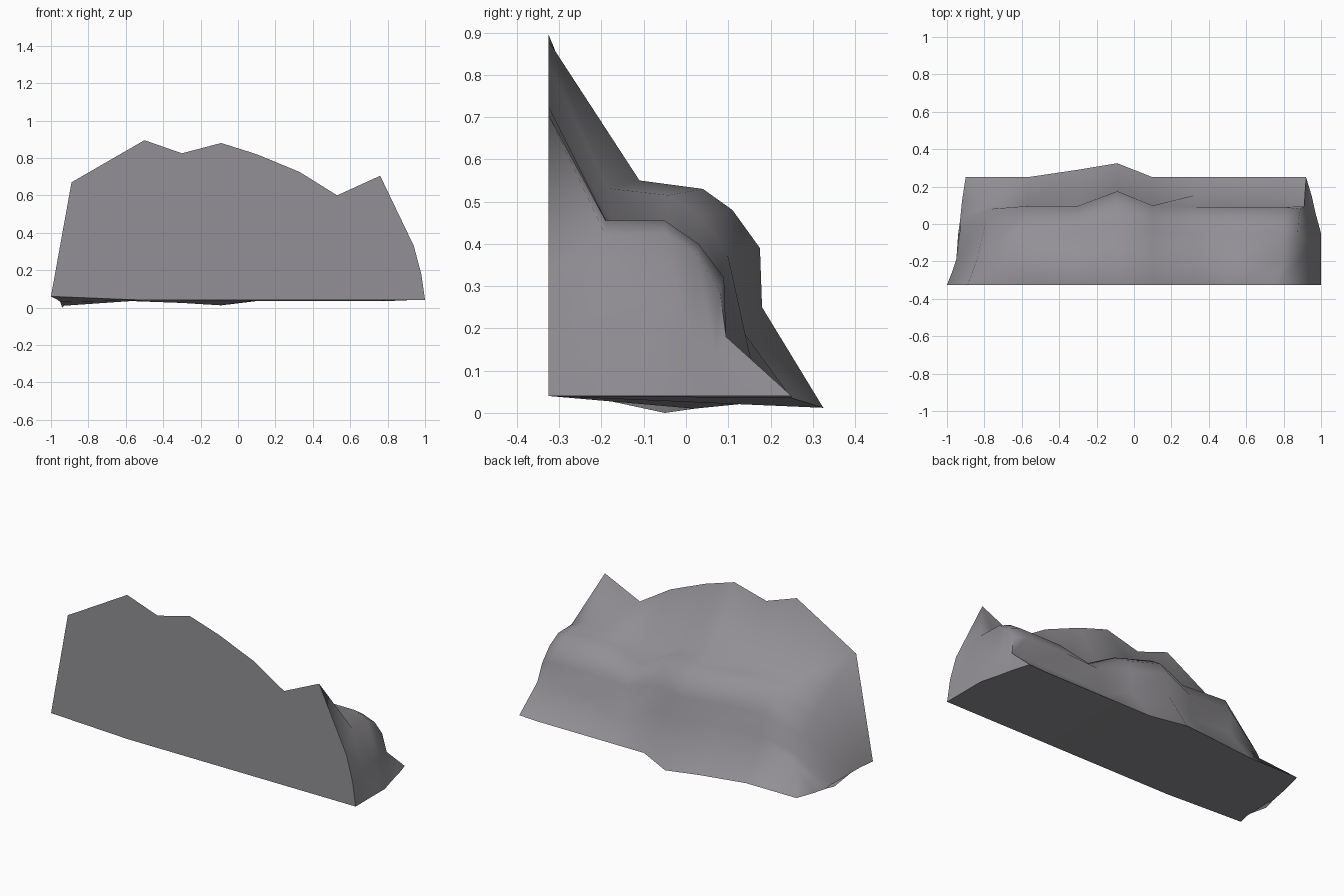
import bpy
import bmesh
import math
from mathutils import Vector

cube = bpy.data.objects.get("Cube")
if cube:
    bpy.data.objects.remove(cube, do_unlink=True)

FRONT = -0.325

# Cross-section (y, z) of the shelf and overhang: shallow and prominent versions
SHALLOW = [(-.19, .455), (-.05, .455), (.03, .4), (.09, .32), (.095, .18)]
PROMINENT = [(-.11, .55), (.04, .53), (.11, .48), (.175, .39), (.18, .25)]

# Slope of fallen stone between the two overhangs
GULLY = [(-.17, .44), (-.05, .39), (.03, .36), (.09, .31), (.155, .12)]


def column(ridge_x, body_x, ridge_z, profile, foot=(.25, .035), lean=0):
    """One slice of the rock, from the front ridge over the shelf to the foot."""
    body = [Vector((body_x + lean * (y - .1), y, z)) for y, z in profile]
    return [Vector((ridge_x, FRONT, ridge_z))] + body + [Vector((body_x, *foot))]


def blend(reach, height):
    """Shelf profile between shallow and prominent, outward and upward."""
    return [(a[0] + (b[0] - a[0]) * reach, a[1] + (b[1] - a[1]) * height)
            for a, b in zip(SHALLOW, PROMINENT)]


# Low end wall: ground line, then shoulder line
low_end = [(-1, FRONT, .06), (-.97, -.25, .045), (-.95, -.19, .03), (-.94, -.05, 0),
           (-.93, .02, .01), (-.92, .12, .02), (-.9, .25, .035)]
low_shoulder = [(-.89, FRONT, .67), (-.84, -.19, .53), (-.81, -.06, .39), (-.79, .02, .29),
                (-.77, .08, .21), (-.77, .1, .17), (-.9, .25, .035)]

# Domed end wall: shoulder line, flank, then ground line
high_shoulder = [(.94, FRONT, .33), (.885, -.19, .42), (.875, -.05, .425), (.88, .025, .375),
                 (.89, .08, .29), (.91, .095, .18), (.92, .25, .04)]
high_flank = [(.98, FRONT, .18), (.965, -.22, .2), (.95, -.09, .2), (.93, .01, .17),
              (.92, .07, .14), (.915, .11, .12), (.92, .25, .04)]
high_end = [(1, FRONT, .04), (1, -.24, .04), (1, -.14, .04), (1, -.05, .04),
            (.97, .06, .04), (.95, .15, .04), (.92, .25, .04)]

# Slices along the rock between the ends
slices = [
    column(-.5, -.57, .895, blend(.07, 1), lean=.35),
    column(-.3, -.3, .825, blend(.07, .8), (.29, .025)),
    column(-.09, -.09, .88, PROMINENT, (.325, .012)),
    column(.1, .1, .82, blend(.1, .8)),
    column(.33, .33, .725, GULLY),
    column(.53, .53, .6, SHALLOW),
    column(.76, .8, .705, SHALLOW),
]
columns = [low_end, low_shoulder] + slices + [high_shoulder, high_flank, high_end]

# Skin the slices
bm = bmesh.new()
grid = [[bm.verts.new(p) for p in col] for col in columns]
for a, b in zip(grid, grid[1:]):
    for i in range(len(a) - 1):
        bm.faces.new((a[i], a[i + 1], b[i + 1], b[i]))

# Flat cut front and underside, in strips either side of the lower front edge
middle = grid[2:-3]
sill = [bm.verts.new((col[0].co.x, FRONT, .04)) for col in middle]
for a, b, s, t in zip(middle, middle[1:], sill, sill[1:]):
    bm.faces.new((a[0], b[0], t, s))
    bm.faces.new((a[-1], b[-1], t, s))
bm.faces.new([col[0] for col in grid[:3]] + [sill[0]])
bm.faces.new([col[0] for col in grid[-4:]] + [sill[-1]])
bm.faces.new(grid[0] + [middle[0][-1], sill[0]])
bm.faces.new(grid[-1] + [middle[-1][-1], sill[-1]])
bmesh.ops.remove_doubles(bm, verts=bm.verts, dist=.0005)
bmesh.ops.recalc_face_normals(bm, faces=bm.faces)

mesh = bpy.data.meshes.new("rock_ledge")
bm.to_mesh(mesh)
bm.free()
rock = bpy.data.objects.new("rock_ledge", mesh)
bpy.context.collection.objects.link(rock)

# Stone colour
stone = bpy.data.materials.new("grey_stone")
stone.use_nodes = True
colour = (.29, .28, .3, 1)
stone.diffuse_color = colour
stone.node_tree.nodes["Principled BSDF"].inputs["Base Color"].default_value = colour
mesh.materials.append(stone)

bpy.ops.object.select_all(action='DESELECT')
rock.select_set(True)
bpy.context.view_layer.objects.active = rock
bpy.ops.object.shade_smooth_by_angle(angle=math.radians(75))
